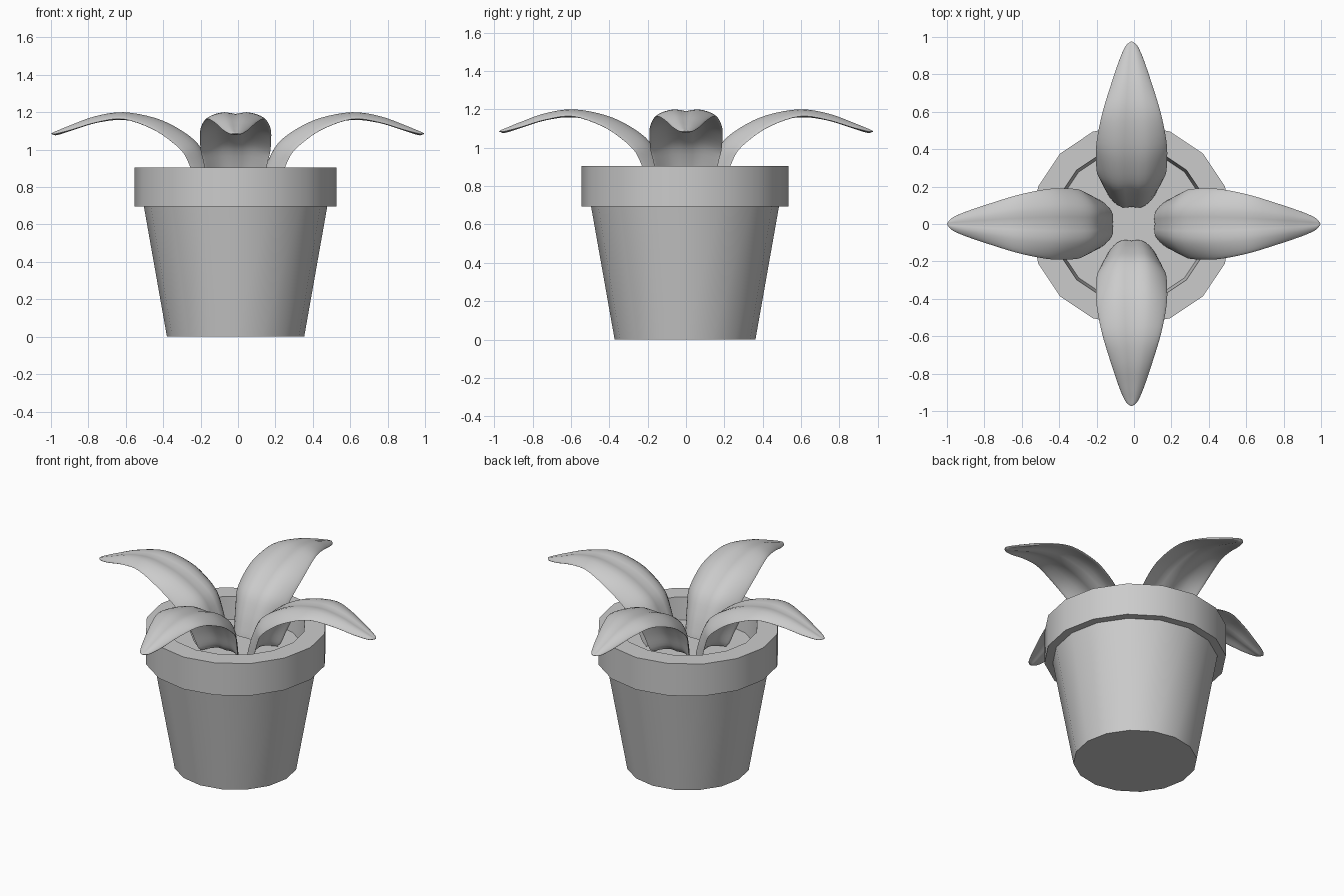
import bpy, math
from mathutils import Vector

if "Cube" in bpy.data.objects:
    bpy.data.objects.remove(bpy.data.objects["Cube"])


def make_object(name, verts, faces, angle):
    me = bpy.data.meshes.new(name)
    me.from_pydata(verts, [], faces)
    me.update()
    ob = bpy.data.objects.new(name, me)
    bpy.context.collection.objects.link(ob)
    bpy.ops.object.select_all(action='DESELECT')
    ob.select_set(True)
    bpy.context.view_layer.objects.active = ob
    bpy.ops.object.shade_smooth_by_angle(angle=math.radians(angle))
    return ob


def loft(rings):
    """Skin closed rings of equal length and cap both ends."""
    n = len(rings[0])
    verts = [v for ring in rings for v in ring]
    faces = [(i * n + j, i * n + (j + 1) % n, (i + 1) * n + (j + 1) % n, (i + 1) * n + j)
             for i in range(len(rings) - 1) for j in range(n)]
    faces.append(tuple(reversed(range(n))))
    faces.append(tuple(range(len(verts) - n, len(verts))))
    return verts, faces


def lathe(name, profile, sides):
    rings = [[(r * math.cos(2 * math.pi * k / sides), r * math.sin(2 * math.pi * k / sides), z)
              for k in range(sides)] for r, z in profile]
    return make_object(name, *loft(rings), 30)


def spline(keys, steps):
    """Catmull-Rom interpolation through tuples."""
    pts = [keys[0]] + keys + [keys[-1]]
    out = []
    for i in range(1, len(pts) - 2):
        for s in range(steps):
            t = s / steps
            out.append([0.5 * (2 * b + (c - a) * t + (2 * a - 5 * b + 4 * c - d) * t * t
                               + (3 * b - a - 3 * c + d) * t ** 3)
                        for a, b, c, d in zip(*pts[i - 1:i + 3])])
    return out + [list(keys[-1])]


# Pot: 16-sided tapered body, thick rim and recessed soil surface
pot = lathe("flower_pot", [(0.367, 0), (0.49, 0.695), (0.54, 0.695), (0.54, 0.905),
                           (0.415, 0.905), (0.40, 0.76)], 16)
pot.location = (-0.013, -0.005, 0)

# Leaf stations: distance out, ridge height, half width, edge droop, half thickness
LEAF = [(0.09, 0.79, 0.135, 0.085, 0.010),
        (0.10, 0.83, 0.145, 0.09, 0.018),
        (0.135, 0.93, 0.162, 0.09, 0.018),
        (0.195, 1.04, 0.182, 0.085, 0.018),
        (0.30, 1.12, 0.190, 0.07, 0.018),
        (0.43, 1.177, 0.187, 0.05, 0.017),
        (0.60, 1.205, 0.157, 0.025, 0.016),
        (0.75, 1.183, 0.115, 0.022, 0.015),
        (0.88, 1.135, 0.072, 0.015, 0.013),
        (0.95, 1.105, 0.042, 0.006, 0.011),
        (0.977, 1.093, 0.022, 0.002, 0.008),
        (0.986, 1.086, 0.004, 0.0, 0.002)]


def leaf(name, turn, location):
    st = spline(LEAF, 4)
    rings = []
    for i, (r, z, w, droop, h) in enumerate(st):
        a, b = st[max(i - 1, 0)], st[min(i + 1, len(st) - 1)]
        tan = Vector((b[0] - a[0], 0, b[1] - a[1])).normalized()
        nrm = Vector((-tan.z, 0, tan.x))
        ring = []
        for k in range(32):
            t = 2 * math.pi * k / 32
            s = math.cos(t)
            # arched section with a shallow channel along the middle
            v = -h + h * math.sin(t) - droop * abs(s) ** 2.5 \
                - 0.09 * w * math.exp(-(s / 0.25) ** 2)
            p = Vector((r, 0, z)) + nrm * v
            ring.append((p.x, w * s, p.z))
        rings.append(ring[::-1])
    ob = make_object(name, *loft(rings), 60)
    ob.rotation_euler.z = math.radians(turn)
    ob.location = location


# Four leaves in a cross
leaf("right_leaf", 0, (0.01, 0, 0))
leaf("back_leaf", 90, (-0.013, -0.01, 0))
leaf("left_leaf", 180, (-0.013, 0, 0))
leaf("front_leaf", 270, (-0.013, 0.012, 0))

# Outward normals everywhere
import bmesh
for ob in bpy.context.collection.objects:
    bm = bmesh.new()
    bm.from_mesh(ob.data)
    bmesh.ops.recalc_face_normals(bm, faces=bm.faces)
    bm.to_mesh(ob.data)
    bm.free()
